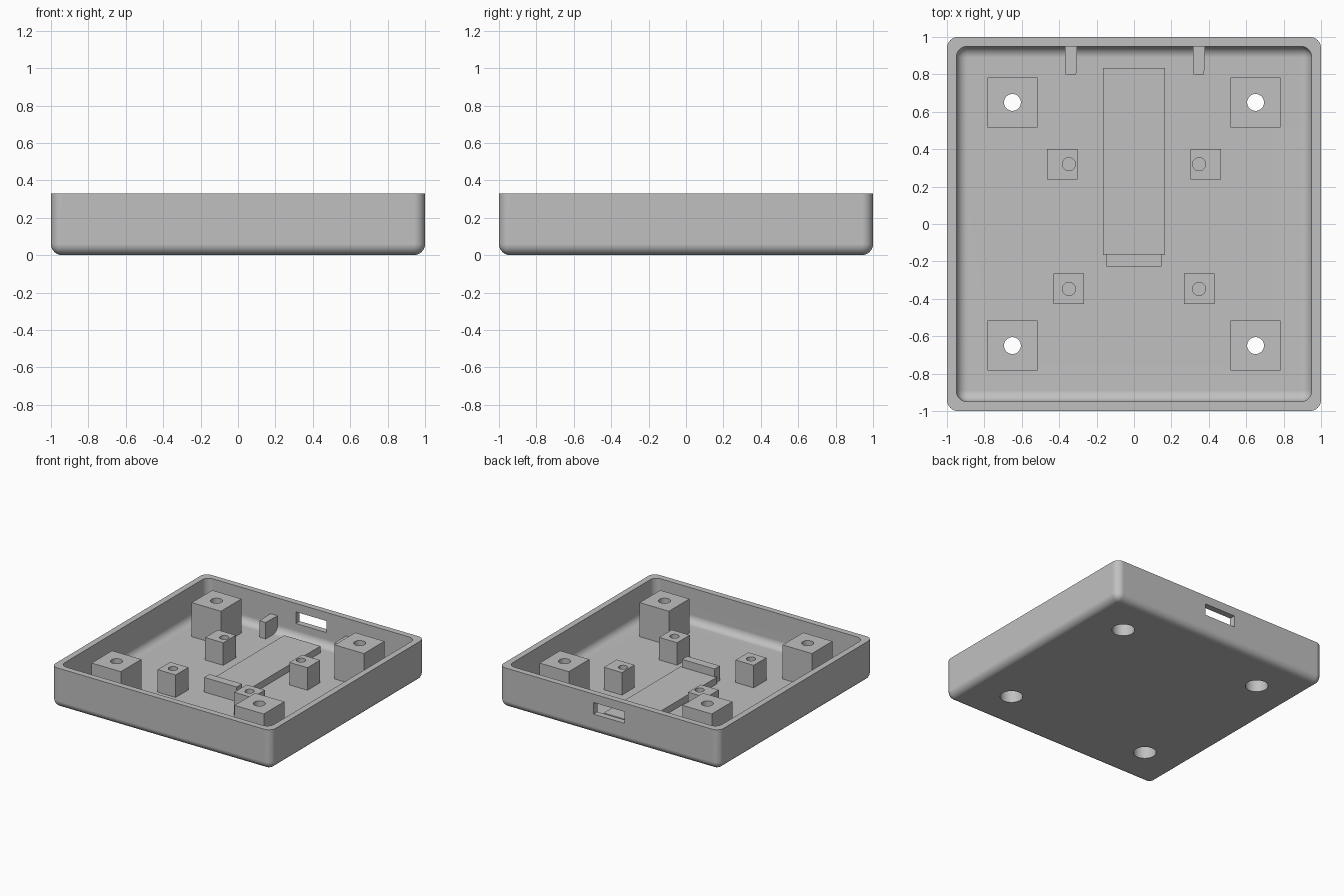
import bpy, bmesh
from mathutils import Matrix

cube = bpy.data.objects.get("Cube")
if cube:
    bpy.data.objects.remove(cube, do_unlink=True)

HEIGHT, FLOOR, WALL, ROUND = 0.33, 0.05, 0.05, 0.06
SINK = 0.03          # level at which inner parts start inside the floor

grey = bpy.data.materials.new("light_grey_plastic")
grey.use_nodes = True
colour = (0.53, 0.53, 0.53, 1)
grey.diffuse_color = colour
grey.node_tree.nodes["Principled BSDF"].inputs["Base Color"].default_value = colour


def make(name, bm):
    mesh = bpy.data.meshes.new(name)
    bmesh.ops.recalc_face_normals(bm, faces=bm.faces[:])
    bm.to_mesh(mesh)
    bm.free()
    mesh.materials.append(grey)
    obj = bpy.data.objects.new(name, mesh)
    bpy.context.collection.objects.link(obj)
    return obj


def box(name, x0, x1, y0, y1, z0, z1, radius=0):
    """Box; a radius rounds every edge except those of the top."""
    bm = bmesh.new()
    bmesh.ops.create_cube(bm, size=1)
    for v in bm.verts:
        v.co.x = x1 if v.co.x > 0 else x0
        v.co.y = y1 if v.co.y > 0 else y0
        v.co.z = z1 if v.co.z > 0 else z0
    if radius:
        edges = [e for e in bm.edges if min(v.co.z for v in e.verts) < z1]
        bmesh.ops.bevel(bm, geom=edges, offset=radius, segments=8,
                        profile=0.5, affect='EDGES')
    return make(name, bm)


def cylinder(x, y, radius, z0, z1):
    bm = bmesh.new()
    bmesh.ops.create_cone(bm, cap_ends=True, segments=40, radius1=radius,
                          radius2=radius, depth=z1 - z0,
                          matrix=Matrix.Translation((x, y, (z0 + z1) / 2)))
    return make("cutter", bm)


def prism(name, outline, z0, z1):
    bm = bmesh.new()
    face = bm.faces.new([bm.verts.new((x, y, z0)) for x, y in outline])
    top = bmesh.ops.extrude_face_region(bm, geom=[face])["geom"]
    for v in top:
        if isinstance(v, bmesh.types.BMVert):
            v.co.z = z1
    return make(name, bm)


def cut(obj, cutter):
    """Subtract the cutter, keep the result and drop the cutter."""
    mod = obj.modifiers.new("cut", 'BOOLEAN')
    mod.operation, mod.solver, mod.object = 'DIFFERENCE', 'EXACT', cutter
    bpy.context.view_layer.objects.active = obj
    bpy.ops.object.modifier_apply(modifier=mod.name)
    bpy.data.objects.remove(cutter, do_unlink=True)


def smooth(obj):
    bpy.ops.object.select_all(action='DESELECT')
    obj.select_set(True)
    bpy.context.view_layer.objects.active = obj
    bpy.ops.object.shade_smooth_by_angle()
    mod = obj.modifiers.new("flat_faces", 'WEIGHTED_NORMAL')
    mod.keep_sharp = True


# Open tray with rounded cavity and connector slot in the back wall
tray = box("tray", -1, 1, -1, 1, 0, HEIGHT, ROUND)
inner = 1 - WALL
cut(tray, box("cutter", -inner, inner, -inner, inner, FLOOR, HEIGHT + 0.1, ROUND))
cut(tray, box("cutter", -0.14, 0.14, 0.9, 1.1, 0.165, 0.26))

# Corner screw posts, with a wide bore from below and a narrow one through the top
for side, sx in (("right", -1), ("left", 1)):
    for end, sy in (("front", -1), ("back", 1)):
        x, y = 0.65 * sx, 0.65 * sy
        post = box(f"screw_post_{end}_{side}", x - 0.133, x + 0.133,
                   y - 0.133, y + 0.133, SINK, HEIGHT)
        cut(post, cylinder(x, y, 0.085, -0.1, 0.22))
        cut(post, cylinder(x, y, 0.045, 0.1, HEIGHT + 0.1))
        cut(tray, cylinder(x, y, 0.085, -0.1, 0.1))
        smooth(post)

# Board posts with blind pilot holes; the back pair is offset outwards
for side, sx in (("right", -1), ("left", 1)):
    for end, y, shift in (("front", -0.347, 0), ("back", 0.32, 0.035)):
        hole = 0.348 * sx
        x = hole + shift * sx
        post = box(f"board_post_{end}_{side}", x - 0.082, x + 0.082,
                   y - 0.082, y + 0.082, SINK, 0.235)
        cut(post, cylinder(hole, y, 0.035, 0.08, 0.3))
        smooth(post)

# Raised bed and the stop at its front end
box("raised_bed", -0.165, 0.165, -0.165, 0.835, SINK, 0.105)
box("bed_stop", -0.148, 0.148, -0.228, -0.16, SINK, 0.17)

# Slightly tapered support fins on the back wall
for side, x in (("right", -0.337), ("left", 0.347)):
    prism(f"support_fin_{side}",
          [(x - 0.028, 0.8), (x + 0.028, 0.8), (x + 0.033, 0.97), (x - 0.033, 0.97)],
          SINK, 0.185)

smooth(tray)
